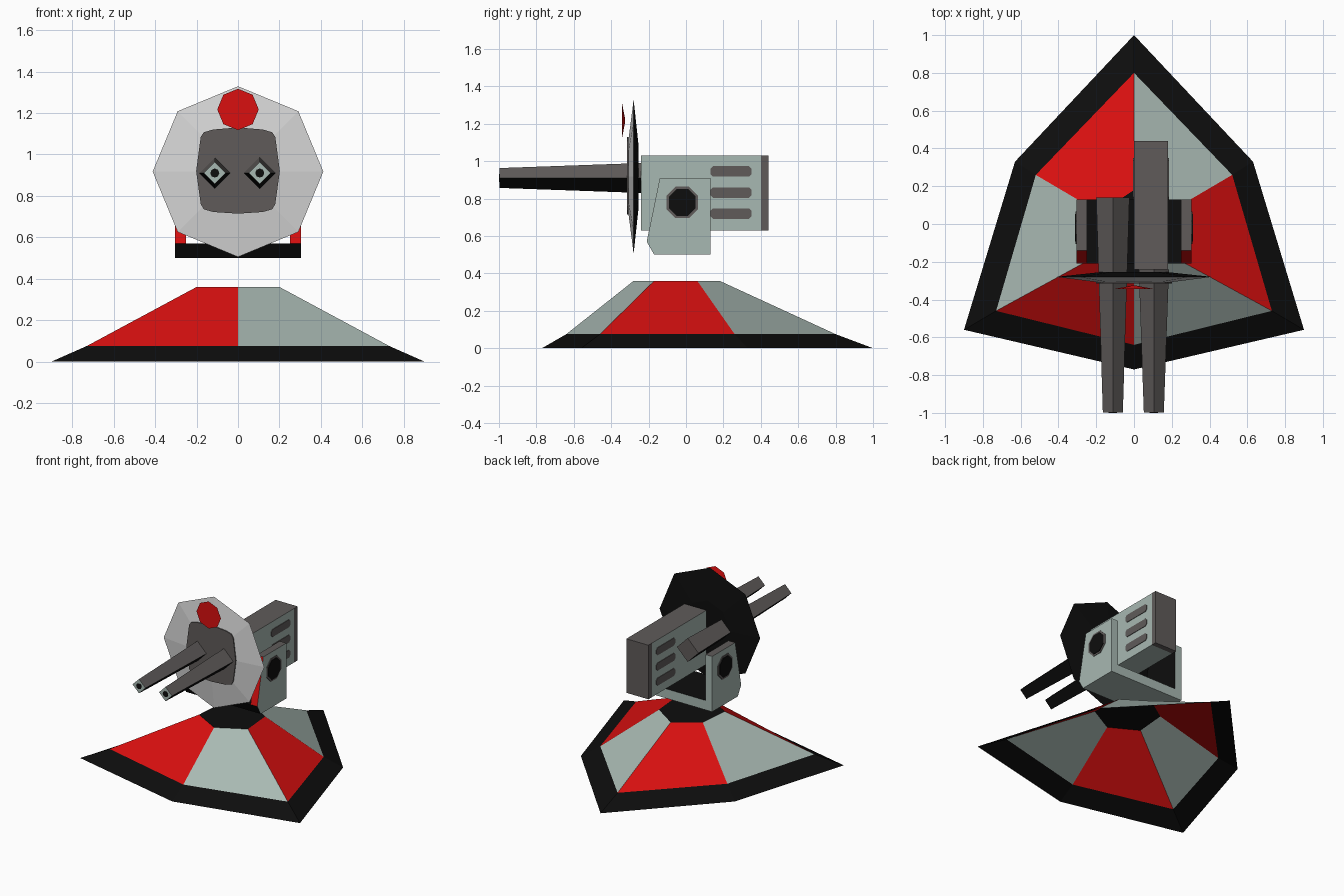
import bpy, bmesh, math
from mathutils import Vector

if "Cube" in bpy.data.objects:
    bpy.data.objects.remove(bpy.data.objects["Cube"])

COLOURS = {
    "red": (0.70, 0.005, 0.005), "grey_green": (0.39, 0.48, 0.445),
    "dark_grey": (0.115, 0.105, 0.102), "black": (0.004, 0.004, 0.004),
    "pale_grey": (0.68, 0.68, 0.68),
}
MATS = {}
for key, c in COLOURS.items():
    MATS[key] = bpy.data.materials.new(key)
    MATS[key].diffuse_color = (*c, 1)
ORDER = list(COLOURS)


def build(name, verts, faces, rule, closed=True):
    """Make a flat-faced object; rule(normal, centre) gives a colour name."""
    bm = bmesh.new()
    vs = [bm.verts.new(v) for v in verts]
    for f in faces:
        bm.faces.new([vs[i] for i in f])
    if closed:
        bmesh.ops.recalc_face_normals(bm, faces=bm.faces)
    bm.normal_update()
    for f in bm.faces:
        col = rule if isinstance(rule, str) else rule(f.normal, f.calc_center_median())
        f.material_index = ORDER.index(col)
    me = bpy.data.meshes.new(name)
    bm.to_mesh(me)
    bm.free()
    for k in ORDER:
        me.materials.append(MATS[k])
    ob = bpy.data.objects.new(name, me)
    bpy.context.collection.objects.link(ob)
    return ob


def loft(name, rings, rule, caps=(True, True), closed=True):
    """Skin a list of equal-length vertex rings."""
    n = len(rings[0])
    verts = [v for r in rings for v in r]
    faces = [(k * n + i, k * n + (i + 1) % n, (k + 1) * n + (i + 1) % n, (k + 1) * n + i)
             for k in range(len(rings) - 1) for i in range(n)]
    if caps[0]:
        faces.append(tuple(range(n))[::-1])
    if caps[1]:
        faces.append(tuple(range((len(rings) - 1) * n, len(rings) * n)))
    return build(name, verts, faces, rule, closed)


def plate_x(name, pts, x0, x1, rule):
    return loft(name, [[(x, y, z) for y, z in pts] for x in (x0, x1)], rule)


def plate_y(name, pts, y0, y1, rule):
    return loft(name, [[(x, y, z) for x, z in pts] for y in (y0, y1)], rule)


def ngon(cu, cv, r, n, phase=0.0):
    return [(cu + r * math.sin(phase + i * math.tau / n),
             cv + r * math.cos(phase + i * math.tau / n)) for i in range(n)]


def turned_y(name, cx, cz, profile, n, rule):
    return loft(name, [[(x, y, z) for x, z in ngon(cx, cz, r, n)] for r, y in profile], rule)


# Base: open-bottomed shell, black rim and cap, alternating panels
def mirror_ring(back, b, c, front, z):
    return [(0, back, z), (-b[0], b[1], z), (-c[0], c[1], z),
            (0, front, z), c + (z,), b + (z,)]


base_rings = [mirror_ring(1.0, (0.63, 0.33), (0.90, -0.56), -0.77, 0.0),
              mirror_ring(0.80, (0.52, 0.26), (0.73, -0.46), -0.64, 0.075),
              mirror_ring(0.18, (0.18, 0.06), (0.20, -0.17), -0.28, 0.36)]


def base_rule(n, c):
    if c.z < 0.1 or c.z > 0.35:
        return "black"
    if abs(n.y) > abs(n.x) * 0.6:
        front_or_back_red = c.x < 0
    else:
        front_or_back_red = c.x > 0
    return "red" if front_or_back_red else "grey_green"


loft("base", base_rings, base_rule, caps=(False, True), closed=False)


# Yoke: two side plates and a cross bar
def yoke_rule(n, c):
    if n.y < -0.5:
        return "red" if n.z > 0 else "black"
    if n.z > 0.9:
        return "dark_grey"
    if n.x * c.x < -0.1:
        return "black"
    return "grey_green"


side = [(-0.21, 0.57), (-0.17, 0.50), (0.13, 0.50), (0.13, 0.91), (-0.14, 0.91)]
for s, tag in ((-1, "left"), (1, "right")):
    plate_x("yoke_plate_" + tag, side, s * 0.25, s * 0.305, yoke_rule)
    # Pivot bolt on the outside
    for nm, r, x in (("bolt_ring_", 0.092, 0.309), ("bolt_", 0.078, 0.313)):
        plate_x(nm + tag, ngon(-0.02, 0.78, r, 8, math.pi / 8), s * 0.305, s * x,
                "dark_grey" if "ring" in nm else "black")
plate_x("yoke_cross_bar", [(-0.21, 0.57), (-0.17, 0.50), (0.13, 0.50), (0.13, 0.57)],
        -0.25, 0.25, lambda n, c: "grey_green" if n.y > 0.9 or n.z < -0.9 else "black")


# Power box with dark top, dark end cap and vents
def box(y0, y1):
    return [(y0, 0.63), (y1, 0.63), (y1, 1.03), (y0, 1.03)]


plate_x("power_box", box(-0.24, 0.40), 0.0, 0.18,
        lambda n, c: "dark_grey" if n.z > 0.9 else "grey_green")
plate_x("power_box_end", box(0.40, 0.44), 0.0, 0.18, "dark_grey")
for i, z in enumerate((0.72, 0.832, 0.945)):
    h, k = 0.028, 0.014
    slot = [(0.13, z - k), (0.13 + k, z - h), (0.35 - k, z - h), (0.35, z - k),
            (0.35, z + k), (0.35 - k, z + h), (0.13 + k, z + h), (0.13, z + k)]
    plate_x("vent_right_%d" % i, slot, 0.18, 0.184, "dark_grey")
    plate_x("vent_left_%d" % i, slot, 0.0, -0.004, "dark_grey")

# Octagonal shield, pale front and black back
turned_y("shield", 0, 0.917, [(0.18, -0.31), (0.412, -0.28), (0.18, -0.255)], 8,
         lambda n, c: "pale_grey" if n.y < 0 else "black")
half = [(0, 1.13), (0.12, 1.12), (0.165, 1.107), (0.18, 1.085), (0.202, 0.92),
        (0.18, 0.76), (0.165, 0.735), (0.12, 0.722), (0, 0.714)]
panel = half + [(-x, z) for x, z in half[-2:0:-1]]
plate_y("shield_panel", panel, -0.315, -0.308, "dark_grey")

# Red lamp floating before the shield
turned_y("lamp", 0, 1.217, [(0.10, -0.343), (0.005, -0.325)], 8, "red")


# Diamond-section barrels; the left one runs back through the shield
def barrel_rule(n, c):
    if n.y < -0.9:
        return "grey_green"
    return "dark_grey" if n.z > 0 or n.y > 0.9 else "black"


for tag, cx, back, r in (("left", -0.112, 0.14, 0.088), ("right", 0.105, -0.24, 0.080)):
    turned_y("barrel_" + tag, cx, 0.91, [(0.053, -0.998), (r, back)], 4, barrel_rule)
    turned_y("muzzle_hole_" + tag, cx, 0.91, [(0.022, -1.0), (0.022, -0.997)], 8, "black")

for m in bpy.data.materials:
    if m.users and not m.is_grease_pencil:
        m.use_nodes = True
        m.node_tree.nodes["Principled BSDF"].inputs["Base Color"].default_value = m.diffuse_color
